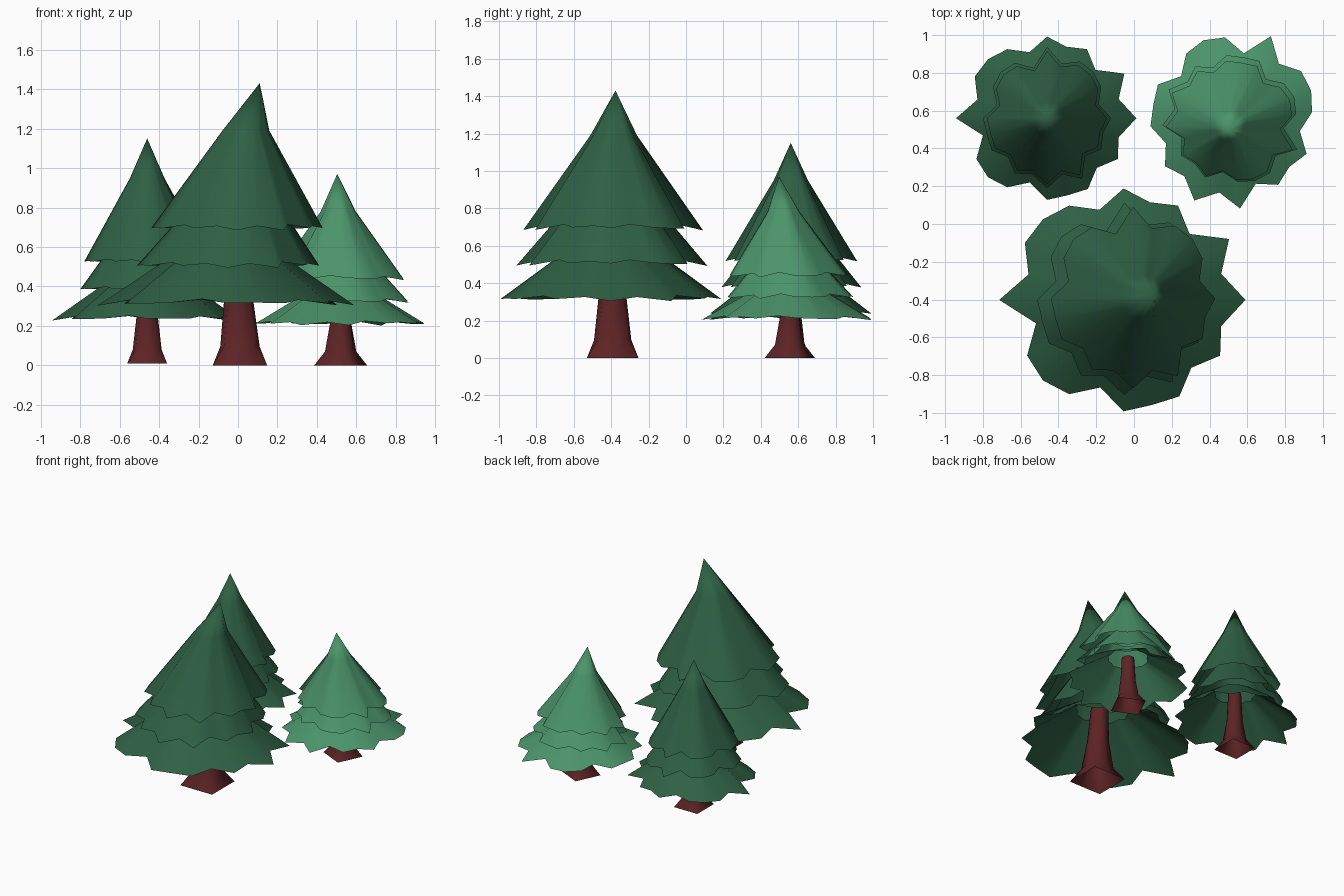
import bpy, bmesh
from math import sin, cos, radians, tau
from mathutils import Vector

cube = bpy.data.objects.get("Cube")
if cube:
    bpy.data.objects.remove(cube, do_unlink=True)


def material(name, color):
    mat = bpy.data.materials.new(name)
    mat.use_nodes = True
    mat.diffuse_color = (*color, 1)
    mat.node_tree.nodes["Principled BSDF"].inputs["Base Color"].default_value = (*color, 1)
    return mat


dark_green = material("dark green", (0.028, 0.118, 0.059))
light_green = material("light green", (0.070, 0.295, 0.145))
bark = material("red brown bark", (0.110, 0.017, 0.019))

# Jagged branch outline, radius in hundredths, evenly spaced around the trunk
OUTLINE = [47, 39, 47, 36, 42, 39, 43, 36, 42, 44, 44, 38,
           48, 35, 43, 44, 42, 35, 43, 42, 43, 37, 43, 39]
MEAN = sum(OUTLINE) / len(OUTLINE)
QUARTER = len(OUTLINE) // 4


def loft(name, rings, center, rot, mat):
    """Skin a stack of point rings as an open sheet; a one-point ring becomes a tip."""
    bm = bmesh.new()
    turn_c, turn_s = cos(rot), sin(rot)
    loops = [[bm.verts.new((p.x * turn_c - p.y * turn_s, p.x * turn_s + p.y * turn_c, p.z))
              for p in ring] for ring in rings]
    for low, high in zip(loops, loops[1:]):
        n = len(low)
        for i in range(n):
            j = (i + 1) % n
            if len(high) == 1:
                bm.faces.new((low[i], low[j], high[0]))
            else:
                bm.faces.new((low[i], low[j], high[j], high[i]))
    mesh = bpy.data.meshes.new(name)
    bm.to_mesh(mesh)
    bm.free()
    mesh.shade_smooth()
    mesh.materials.append(mat)
    obj = bpy.data.objects.new(name, mesh)
    obj.location = (*center, 0)
    bpy.context.collection.objects.link(obj)


def leaning(x, y, z, lean):
    return Vector((x + lean, y + 0.15 * lean, z))


def branch_ring(radius, z, lean, jag, droop, shift):
    """Ring following the jagged outline; longer branch tips droop lower."""
    n = len(OUTLINE)
    ring = []
    for i in range(n):
        extra = OUTLINE[(i + shift) % n] / MEAN - 1
        r, a = radius * (1 + jag * extra), tau * i / n
        ring.append(leaning(r * cos(a), r * sin(a), z - droop * extra, lean))
    return ring


def trunk_ring(half, z, corner, lean=0.0):
    """Eight points; corner 1.41 gives a square, 1.0 a round section."""
    ring = []
    for i in range(8):
        r, a = half * (corner if i % 2 else 1), tau * i / 8
        ring.append(leaning(r * cos(a), r * sin(a), z, lean))
    return ring


def tree(name, center, scale, rot, heights, lean, leaf, ground=0.0):
    rim1, rim2, rim3, neck, tip = heights
    s = scale
    lower_top = (rim2 + rim3) / 2
    # Each tier: radius, top radius, rim and top height, lean at rim and top, outline shift
    tiers = (
        ("lower", 0.415, 0.14, rim1, lower_top, lean[0], lean[1], 0),
        ("middle", 0.325, 0.125, rim2, rim3 + 0.36 * (neck - rim3), lean[1], lean[2], QUARTER),
        ("upper", 0.306, 0.085, rim3, neck, lean[2], lean[3], QUARTER),
    )
    for part, radius, top_radius, low, high, lean_low, lean_high, shift in tiers:
        rings = [
            branch_ring(radius * s, low, lean_low, 1.0, 0.08 * s, shift),
            branch_ring(top_radius * s, high, lean_high, 0.5, 0, shift),
        ]
        if part == "upper":
            rings.append([leaning(0, 0, tip, lean[4])])
        loft(f"{name}_{part}_branches", rings, center, rot, leaf)
    # Trunk: square flared foot turning into a round stem
    loft(f"{name}_trunk", [
        trunk_ring(0.101 * s, ground, 1.41),
        trunk_ring(0.073 * s, ground + 0.07 * s, 1.15),
        trunk_ring(0.055 * s, rim1, 1.03, lean[0] * 0.1),
        trunk_ring(0.046 * s, lower_top, 1.0, lean[0] * 0.4),
    ], center, rot, bark)


tree("large_tree", (0.01, -0.392), 1.365, 0, (0.32, 0.51, 0.70, 1.19, 1.43),
     (-0.065, -0.06, -0.015, 0.03, 0.10), dark_green)
tree("medium_tree", (-0.46, 0.56), 1.0, 0, (0.24, 0.39, 0.53, 0.95, 1.15),
     (0, 0, 0, 0, 0), dark_green, 0.01)
tree("small_tree", (0.52, 0.555), 1.005, radians(-115), (0.215, 0.33, 0.445, 0.78, 0.97),
     (0, 0, 0.01, 0.035, 0.06), light_green)
